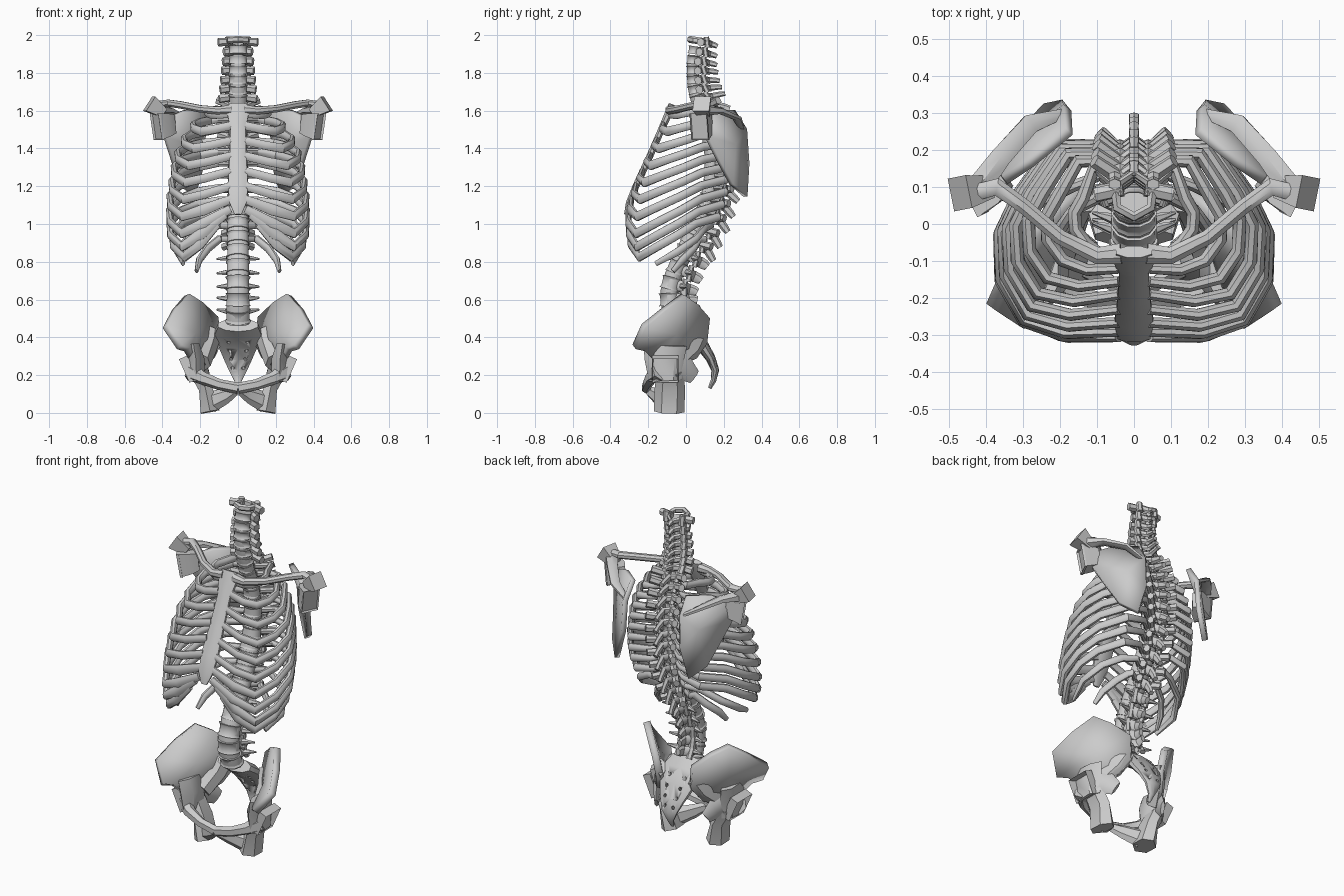
import bpy, bmesh, math
from mathutils import Vector, Matrix

Z, Y = (0, 0, 1), (0, 1, 0)


def sweep(bm, pts, radii, n=8, up=Z):
    """Elliptical tube along pts; radii are (sideways, along up)."""
    pts = [Vector(p) for p in pts]
    if not isinstance(radii, list):
        radii = [radii] * len(pts)
    rings, k = [], 1 / math.cos(math.pi / n)
    for i, p in enumerate(pts):
        d = Vector()
        if i:
            d += (p - pts[i - 1]).normalized()
        if i < len(pts) - 1:
            d += (pts[i + 1] - p).normalized()
        d.normalize()
        side = d.cross(Vector(up)).normalized()
        nor = side.cross(d)
        a, b = radii[i]
        ang = [2 * math.pi * (j + .5) / n for j in range(n)]
        rings.append([bm.verts.new(p + side * math.cos(t) * a * k + nor * math.sin(t) * b * k) for t in ang])
    for r, s in zip(rings, rings[1:]):
        for j in range(n):
            bm.faces.new((r[j], r[(j + 1) % n], s[(j + 1) % n], s[j]))
    bm.faces.new(rings[0][::-1])
    bm.faces.new(rings[-1])


def finish(bm, name, mirror=False, thick=0, angle=40):
    bmesh.ops.recalc_face_normals(bm, faces=bm.faces)
    me = bpy.data.meshes.new(name)
    bm.to_mesh(me)
    bm.free()
    for f in me.polygons:
        f.use_smooth = True
    me.set_sharp_from_angle(angle=math.radians(angle))
    ob = bpy.data.objects.new(name, me)
    bpy.context.collection.objects.link(ob)
    if thick:
        m = ob.modifiers.new("thickness", 'SOLIDIFY')
        m.thickness, m.offset = thick, 0
    if mirror:
        ob.modifiers.new("mirror", 'MIRROR')
    return ob


def tube(name, pts, radii, n=8, up=Z, mirror=True, angle=40):
    bm = bmesh.new()
    sweep(bm, pts, radii, n, up)
    return finish(bm, name, mirror, 0, angle)


def plate(name, outline, centre, thick):
    """Dished plate: fan from a centre point, thickened and mirrored."""
    bm = bmesh.new()
    c = bm.verts.new(centre)
    v = [bm.verts.new(p) for p in outline]
    for i in range(len(v)):
        bm.faces.new((c, v[i], v[(i + 1) % len(v)]))
    return finish(bm, name, True, thick, 50)


def socket(name, pts, radii, rim, push):
    """Square block whose outer end is inset and pushed in."""
    bm = bmesh.new()
    sweep(bm, pts, radii, 4)
    cap = max(bm.faces, key=lambda f: f.calc_center_median().x)
    bmesh.ops.inset_region(bm, faces=[cap], thickness=rim)
    bmesh.ops.translate(bm, vec=push, verts=cap.verts)
    finish(bm, name, True, 0, 30)


def interp(table, z):
    for (z0, y0), (z1, y1) in zip(table, table[1:]):
        if z >= z1:
            break
    t = (z - z0) / (z1 - z0)
    return y0 + (y1 - y0) * t


SPINE = [(1.98, .055), (1.85, .035), (1.72, .04), (1.62, .07), (1.5, .115), (1.36, .14), (1.2, .135),
         (1.06, .095), (.93, .03), (.8, -.035), (.68, -.085), (.58, -.09), (.46, -.05)]


def spine_y(z):
    return (interp(SPINE, z) + interp(SPINE, z + .03) + interp(SPINE, z - .03)) / 3


# vertebra heights, top to bottom
pitches = [.052] * 7 + [.054 + .0017 * i for i in range(12)] + [.079, .083, .085, .086, .08]
levels, z = [], 1.972
for p in pitches:
    levels.append(z)
    z -= p
thorax = levels[7:19]

# vertebrae
for i, (z, p) in enumerate(zip(levels, pitches)):
    bm = bmesh.new()
    neck, loin = i < 7, i > 18
    t = max(0, (i - 7) / 16)
    w, d, h = (.052, .036, p * .4) if neck else (.046 + .022 * t, .041 + .016 * t, p * .39)
    if i:
        sweep(bm, [(0, 0, -h), (0, 0, -h * .6), (0, 0, h * .6), (0, 0, h)],
              [(w, d), (w * .86, d * .86), (w * .86, d * .86), (w, d)], 12, Y)
    back = d + .05
    # bony ring behind the body
    sweep(bm, [(-.036, d * .6, 0), (-.04, d + .02, 0), (0, back, -.01), (.04, d + .02, 0), (.036, d * .6, 0)],
          (.01, h * .75), 6)
    if not i:
        sweep(bm, [(-.05, .03, 0), (-.045, -.01, 0), (0, -.035, 0), (.045, -.01, 0), (.05, .03, 0)], (.012, .016), 6)
    # spinous process
    L, drop, tall = (.03 + .006 * i, .015, .014) if neck else (.042, .012, .026) if loin else (.058, .05, .02)
    sweep(bm, [(0, back - .01, -.006), (0, back + L * .6, -drop * .7), (0, back + L, -drop)],
          [(.014, tall), (.01, tall * .9), (.013, tall * .7)], 6)
    for s in (-1, 1):
        # transverse and joint processes
        if neck:
            tip, r1 = (s * (.105 if i == 0 else .07 + .005 * i), .025, -.006), (.018, .02)
        elif loin:
            tip, r1 = (s * .112, d + .03, .004), (.003, .005)
        else:
            tip, r1 = (s * (.108 - .003 * (i - 7)), d + .065, .012), (.016, .019)
        sweep(bm, [(s * .03, d + .005, 0), tip], [(.018, .018), r1], 6)
        x = .052 if neck else .038
        sweep(bm, [(s * x, d + .03, -p * .55), (s * x, d + .014, p * .5)], (.016, .013), 6, Y)
    tilt = math.atan2(spine_y(z + .03) - spine_y(z - .03), .06)
    bm.transform(Matrix.Translation((0, spine_y(z), z)) @ Matrix.Rotation(-tilt, 4, 'X'))
    finish(bm, ("neck" if neck else "lumbar" if loin else "thoracic") + "_vertebra")

# discs
ds = [z - p / 2 for z, p in zip(levels, pitches)][1:]
tube("spinal_discs", [(0, spine_y(z), z) for z in ds],
     [(.04 + .021 * i / 22, .03 + .02 * i / 22) for i in range(len(ds))], 12, Y, False)

# sacrum with paired openings, and tailbone
sac = tube("sacrum", [(0, -.035, .465), (0, .03, .42), (0, .085, .36), (0, .13, .29), (0, .155, .225), (0, .145, .17), (0, .125, .13)],
           [(.105, .04), (.125, .04), (.105, .032), (.076, .025), (.048, .02), (.02, .014), (.009, .009)], 10, Y, False)
bm = bmesh.new()
for y, z, x in ((.055, .39, .05), (.095, .342, .044), (.125, .295, .037), (.148, .248, .028)):
    for s in (-1, 1):
        sweep(bm, [(s * x, y - .09, z - .06), (s * x, y + .09, z + .06)], (.009, .009), 8)
cut = finish(bm, "sacrum_hole_cutter")
cut.hide_render = True
cut.hide_viewport = True
m = sac.modifiers.new("holes", 'BOOLEAN')
m.operation, m.object = 'DIFFERENCE', cut

# breastbone
tube("breastbone", [(0, -.075, 1.635), (0, -.095, 1.58), (0, -.13, 1.5), (0, -.2, 1.34), (0, -.265, 1.2), (0, -.305, 1.11), (0, -.32, 1.05)],
     [(.048, .016), (.056, .02), (.04, .018), (.044, .018), (.053, .018), (.044, .014), (.018, .008)], 8, Y, False)

# ribs: half width, front height, front depth, end of cartilage (x, y, z)
RIBS = [(.16, 1.58, -.06, (.04, -.085, 1.585)), (.235, 1.49, -.11, (.04, -.12, 1.52)),
        (.285, 1.4, -.16, (.04, -.155, 1.44)), (.318, 1.31, -.205, (.04, -.19, 1.36)),
        (.338, 1.22, -.24, (.04, -.23, 1.28)), (.35, 1.13, -.265, (.04, -.265, 1.2)),
        (.36, 1.04, -.28, (.04, -.29, 1.13)), (.362, .95, -.285, (.04, -.305, 1.08)),
        (.36, .88, -.28, (.07, -.305, 1.05)), (.345, .825, -.265, (.11, -.3, 1.0))]
for i, (W, zf, yf, end) in enumerate(RIBS):
    zb = thorax[i]
    yb = spine_y(zb) + .025

    def at(x, ty, tz, dy=0):
        return (x, yb + (yf - yb) * ty + dy, zb + (zf - zb) * tz)
    mid = (W * .82 * .55 + end[0] * .45, yf * .55 + end[1] * .45 - .01, zf * .6 + end[2] * .4)
    tall = .023 if i < 6 else .03
    tube("rib", [at(.04, 0, 0), at(.1, 0, 0, .05), at(.55 * W + .02, 0, .1, .05), at(.86 * W, .18, .25),
                 at(W, .42, .5), at(.99 * W, .7, .76), at(.82 * W, .95, 1), mid, end],
         [(.015, .017)] * 2 + [(.018, .022)] * 4 + [(.018, .024), (.016, tall), (.014, .022)], 8)
# floating ribs
for i, pts in ((10, [(.17, .1, .98), (.27, .05, .92), (.32, -.05, .85), (.29, -.16, .79)]),
               (11, [(.1, .07, .92), (.16, .04, .87), (.205, -.02, .81), (.22, -.07, .75)])):
    y = spine_y(thorax[i]) + .03
    tube("floating_rib", [(.04, y, thorax[i]), (.09, y + .04, thorax[i])] + pts,
         [(.015, .017)] * 2 + [(.016, .02)] * 3 + [(.009, .013)], 8)

# collarbones
tube("collarbone", [(.035, -.08, 1.605), (.1, -.085, 1.6), (.2, -.035, 1.61), (.3, .05, 1.63), (.37, .1, 1.64), (.43, .085, 1.635)],
     [(.028, .027), (.023, .021), (.02, .019), (.02, .019), (.024, .019), (.022, .015)], 8)

# shoulder blades
plate("shoulder_blade", [(.175, .25, 1.6), (.18, .315, 1.5), (.185, .325, 1.32), (.235, .315, 1.145), (.305, .24, 1.21),
                         (.34, .18, 1.32), (.385, .11, 1.46), (.385, .095, 1.55), (.28, .165, 1.6)], (.255, .255, 1.42), .028)
tube("shoulder_blade_spine", [(.185, .3, 1.5), (.28, .27, 1.56), (.36, .18, 1.6), (.42, .1, 1.605)],
     [(.012, .01), (.026, .012), (.028, .016), (.032, .028)], 6)
tube("shoulder_tip", [(.395, .098, 1.587), (.47, .083, 1.637)], [(.03, .025), (.045, .045)], 4, angle=30)
socket("shoulder_socket", [(.345, .12, 1.53), (.38, .095, 1.525), (.435, .068, 1.515)],
       [(.025, .05), (.04, .06), (.05, .07)], .014, (-.012, .006, 0))

# hip bones
plate("hip_wing", [(.31, -.275, .35), (.385, -.225, .46), (.335, -.115, .55), (.27, -.015, .625), (.2, .05, .58),
                   (.12, .115, .505), (.1, .1, .37), (.14, .045, .29), (.19, -.05, .25), (.23, -.16, .27),
                   (.27, -.225, .335)], (.235, -.06, .42), .04)
tube("hip_arch", [(.12, .07, .43), (.15, .03, .35), (.19, -.06, .27)], [(.025, .05), (.03, .05), (.04, .05)], 6)
tube("hip_body", [(.235, -.11, .36), (.222, -.115, .28), (.22, -.11, .17)], [(.03, .1), (.046, .09), (.04, .075)], 6, Y)
socket("hip_socket", [(.2, -.11, .26), (.285, -.11, .222)], [(.055, .05), (.07, .068)], .022, (-.045, 0, .02))
tube("hip_spine", [(.22, -.06, .26), (.19, 0, .23), (.165, .045, .19)], [(.025, .06), (.02, .055), (.01, .035)], 6)
tube("pubic_bar", [(.25, -.14, .22), (.19, -.185, .185), (.1, -.205, .15), (0, -.21, .13)],
     [(.04, .045), (.028, .03), (.022, .025), (.022, .026)], 6)
tube("pubic_ramus", [(.01, -.2, .118), (.06, -.16, .092), (.14, -.11, .058)], [(.018, .022), (.018, .036), (.03, .05)], 6)
tube("seat_bone", [(.22, -.085, .22), (.172, -.085, .13), (.148, -.09, .006)],
     [(.038, .06), (.036, .07), (.05, .07)], 6, Y)
